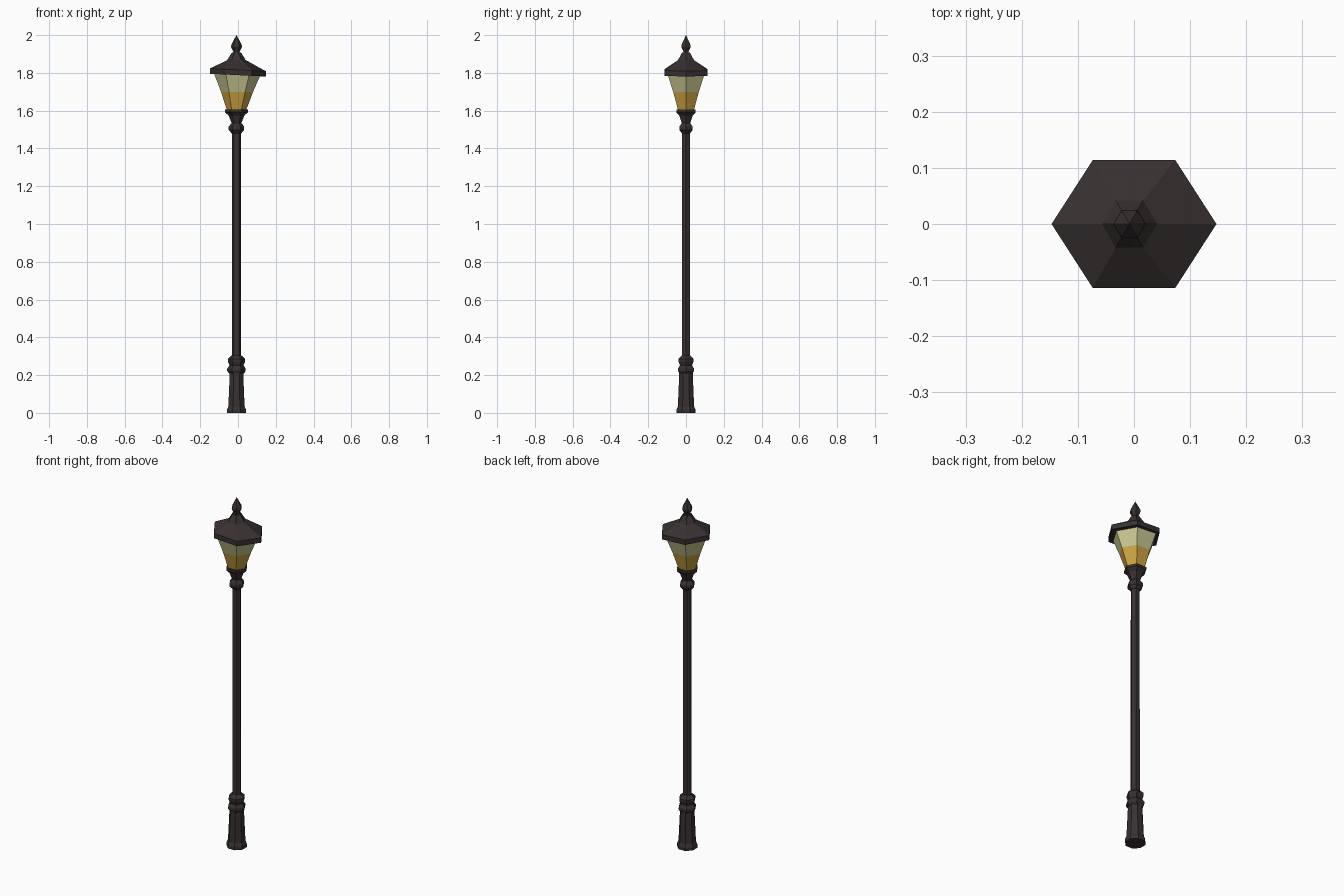
import bpy, bmesh, math

if "Cube" in bpy.data.objects:
    bpy.data.objects.remove(bpy.data.objects["Cube"])

CX = -0.008  # the post stands slightly left of the roof centre


def material(name, rgb):
    m = bpy.data.materials.new(name)
    m.diffuse_color = (*rgb, 1)
    m.use_nodes = True
    m.node_tree.nodes["Principled BSDF"].inputs["Base Color"].default_value = m.diffuse_color
    return m


iron = material("dark iron", (0.040, 0.030, 0.030))
pale = material("pale glass", (0.58, 0.58, 0.29))
amber = material("amber glass", (0.60, 0.37, 0.055))


def hexagon(rx, ry, z, cx=CX):
    # corners point along x, flat sides face y
    return [(cx + rx * math.cos(a), ry * math.sin(a) / math.sin(math.pi / 3), z)
            for a in (i * math.pi / 3 for i in range(6))]


def octagon(r, z):
    # r is the distance to the flat sides
    k = r / math.cos(math.pi / 8)
    return [(CX + k * math.cos(a), k * math.sin(a), z)
            for a in ((i + 0.5) * math.pi / 4 for i in range(8))]


def loft(name, rings, mats, split=None):
    """Skin a stack of rings (bottom to top) and cap the ends."""
    bm = bmesh.new()
    loops = [[bm.verts.new(p) for p in ring] for ring in rings]
    n = len(loops[0])
    for a, b in zip(loops, loops[1:]):
        for i in range(n):
            j = (i + 1) % n
            bm.faces.new((a[i], a[j], b[j], b[i]))
    bm.faces.new(loops[0][::-1])
    bm.faces.new(loops[-1])
    bmesh.ops.remove_doubles(bm, verts=bm.verts, dist=1e-5)
    bmesh.ops.recalc_face_normals(bm, faces=bm.faces)
    if split:
        for f in bm.faces:
            f.material_index = int(f.calc_center_median().z < split)
    me = bpy.data.meshes.new(name)
    bm.to_mesh(me)
    bm.free()
    for m in mats:
        me.materials.append(m)
    ob = bpy.data.objects.new(name, me)
    bpy.context.collection.objects.link(ob)
    return ob


def hex_profile(profile, squash=0.86):
    return [hexagon(r, r * squash, z) for z, r in profile]


# Foot and tapered base
loft("base", [octagon(r, z) for z, r in (
    (0, 0.050), (0.018, 0.050), (0.035, 0.043), (0.20, 0.036), (0.215, 0.036))], [iron])

# Collars above the base
loft("base_collar", hex_profile([
    (0.205, 0.036), (0.222, 0.049), (0.235, 0.049), (0.252, 0.037),
    (0.272, 0.046), (0.286, 0.046), (0.305, 0.025)]), [iron])

# Post
loft("post", hex_profile([(0.29, 0.025), (1.49, 0.024)]), [iron])

# Bulge, neck and tray under the lantern
loft("neck", hex_profile([
    (1.48, 0.025), (1.497, 0.041), (1.515, 0.041), (1.535, 0.026),
    (1.575, 0.042), (1.582, 0.050), (1.592, 0.060), (1.605, 0.060)]), [iron])

# Glass in two colours, divided by height
loft("lantern_glass", [
    hexagon(0.050, 0.041, 1.60), hexagon(0.085, 0.068, 1.70, -0.005),
    hexagon(0.126, 0.100, 1.80, -0.002)], [pale, amber], 1.70)

# Roof: the eave droops a little to the right
def eave(rx, ry, z):
    return [(x, y, z - 0.05 * x) for x, y, _ in hexagon(rx, ry, z, 0)]


roof = loft("roof", [
    eave(0.147, 0.114, 1.788), eave(0.147, 0.114, 1.816),
    hexagon(0.049, 0.042, 1.868), hexagon(0.024, 0.021, 1.908)], [iron])

# Finial
loft("finial", hex_profile([
    (1.90, 0.016), (1.912, 0.016), (1.938, 0.029), (1.95, 0.027), (2.0, 0.0005)]), [iron])
